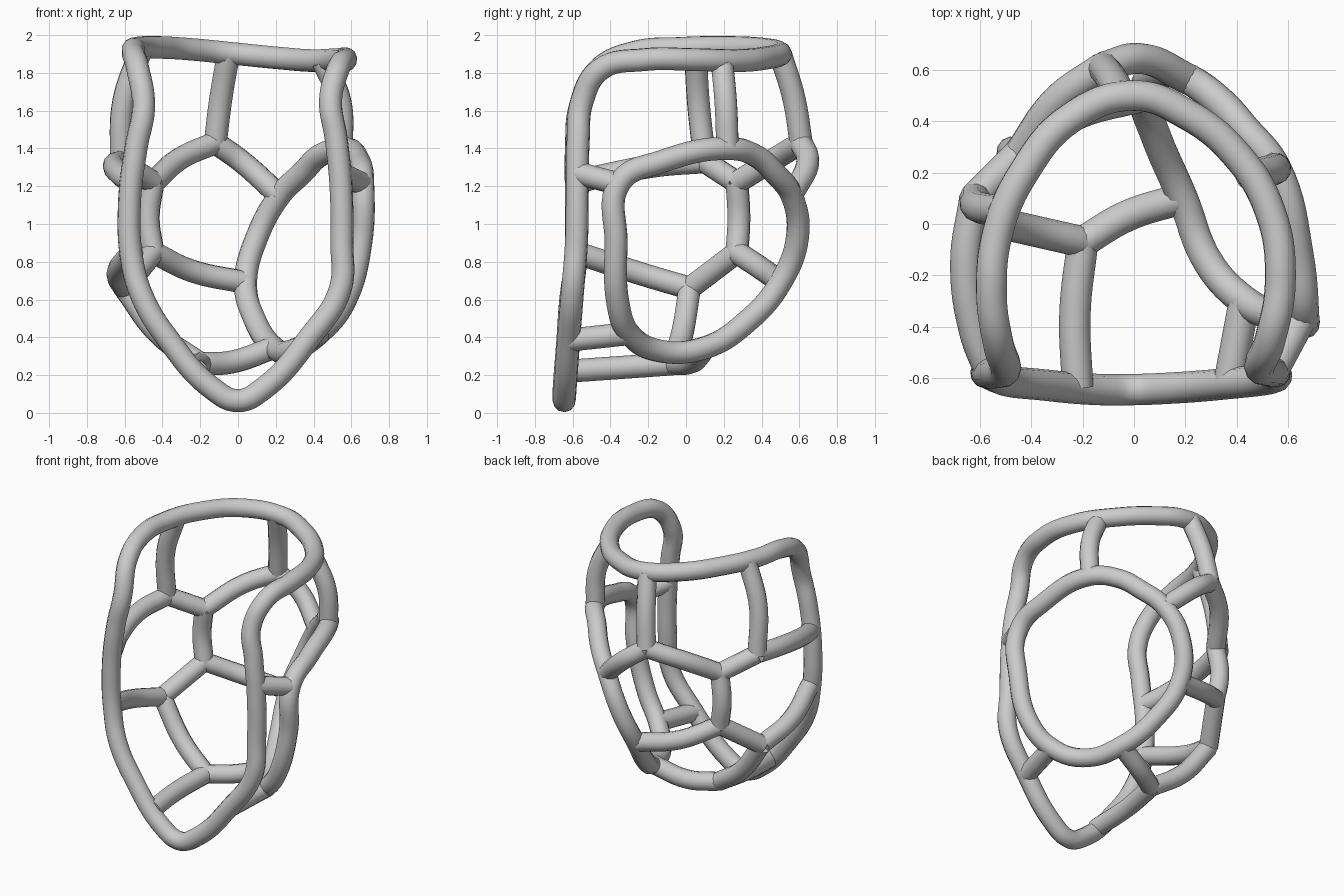
import bpy

RADIUS = 0.061


def tube(name, points, closed=False):
    """Round tube following a smooth path through the given points."""
    cu = bpy.data.curves.new(name, 'CURVE')
    cu.dimensions = '3D'
    cu.bevel_depth = RADIUS
    cu.bevel_resolution = 4
    cu.resolution_u = 8
    cu.use_fill_caps = True
    sp = cu.splines.new('BEZIER')
    sp.bezier_points.add(len(points) - 1)
    for bp, p in zip(sp.bezier_points, points):
        bp.co = p
        bp.handle_left_type = bp.handle_right_type = 'AUTO'
    sp.use_cyclic_u = closed
    sp.use_smooth = True
    ob = bpy.data.objects.new(name, cu)
    bpy.context.collection.objects.link(ob)
    return ob


# Front opening running up into the top rim
tube("front_and_top_rim", [
    (0, -0.645, 0.065), (0.13, -0.64, 0.125), (0.38, -0.62, 0.40), (0.54, -0.60, 0.65),
    (0.55, -0.58, 0.90), (0.545, -0.575, 1.20), (0.52, -0.57, 1.45), (0.49, -0.55, 1.65),
    (0.53, -0.45, 1.82), (0.57, -0.22, 1.87), (0.53, 0.05, 1.87), (0.39, 0.28, 1.865),
    (0.20, 0.43, 1.88), (0, 0.50, 1.90), (-0.25, 0.41, 1.925), (-0.43, 0.20, 1.935),
    (-0.53, -0.03, 1.93), (-0.555, -0.27, 1.91), (-0.53, -0.46, 1.82), (-0.50, -0.56, 1.62),
    (-0.54, -0.58, 1.40), (-0.575, -0.58, 1.10), (-0.56, -0.585, 0.80), (-0.50, -0.61, 0.60),
    (-0.37, -0.625, 0.39), (-0.13, -0.645, 0.125)], True)

# Large side opening on the right
tube("right_side_ring", [
    (0.55, 0.22, 1.40), (0.43, 0.37, 1.36), (0.34, 0.47, 1.27), (0.22, 0.56, 1.15),
    (0.10, 0.59, 0.93), (0.04, 0.50, 0.69), (0.09, 0.33, 0.49), (0.19, 0.10, 0.345),
    (0.29, -0.15, 0.33), (0.43, -0.30, 0.42), (0.56, -0.36, 0.58), (0.65, -0.37, 0.90),
    (0.66, -0.35, 1.22), (0.64, -0.13, 1.33)], True)

# Junction points of the web
back = (-0.12, 0.61, 1.43)
back_left = (-0.45, 0.27, 1.22)
left = (-0.62, 0.10, 1.33)
low_back = (-0.45, 0.27, 0.85)
low_left = (-0.60, 0.02, 0.66)
bottom = (-0.20, -0.07, 0.26)

# Uprights from the top rim
tube("back_upright", [(-0.05, 0.50, 1.90), (-0.09, 0.57, 1.67), back])
tube("left_upright", [(-0.51, 0.05, 1.93), (-0.605, 0.065, 1.65), left])
tube("right_upright", [(0.45, 0.19, 1.86), (0.54, 0.21, 1.65), (0.55, 0.22, 1.40)])

# Web over the left, back and bottom
tube("back_to_ring", [back, (0.02, 0.645, 1.33), (0.22, 0.56, 1.15)])
tube("back_to_back_left", [back, (-0.30, 0.48, 1.35), back_left])
tube("left_to_back_left", [left, back_left])
tube("left_to_front", [left, (-0.655, -0.15, 1.31), (-0.62, -0.42, 1.26), (-0.56, -0.58, 1.22)])
tube("back_left_to_low_back", [back_left, (-0.475, 0.28, 1.03), low_back])
tube("low_back_to_ring", [low_back, (-0.24, 0.42, 0.75), (0.04, 0.50, 0.69)])
tube("low_back_to_low_left", [low_back, low_left])
tube("low_left_to_front", [low_left, (-0.635, -0.25, 0.74), (-0.56, -0.585, 0.85)])
tube("low_left_to_bottom", [low_left, (-0.42, -0.02, 0.42), bottom])
tube("bottom_to_ring", [bottom, (-0.03, 0.03, 0.27), (0.19, 0.10, 0.345)])
tube("bottom_to_front", [bottom, (-0.23, -0.35, 0.24), (-0.22, -0.635, 0.22)])

# Short links between front rim and side ring
tube("right_upper_link", [(0.54, -0.575, 1.27), (0.66, -0.35, 1.21)])
tube("right_lower_link", [(0.37, -0.62, 0.385), (0.43, -0.30, 0.42)])
